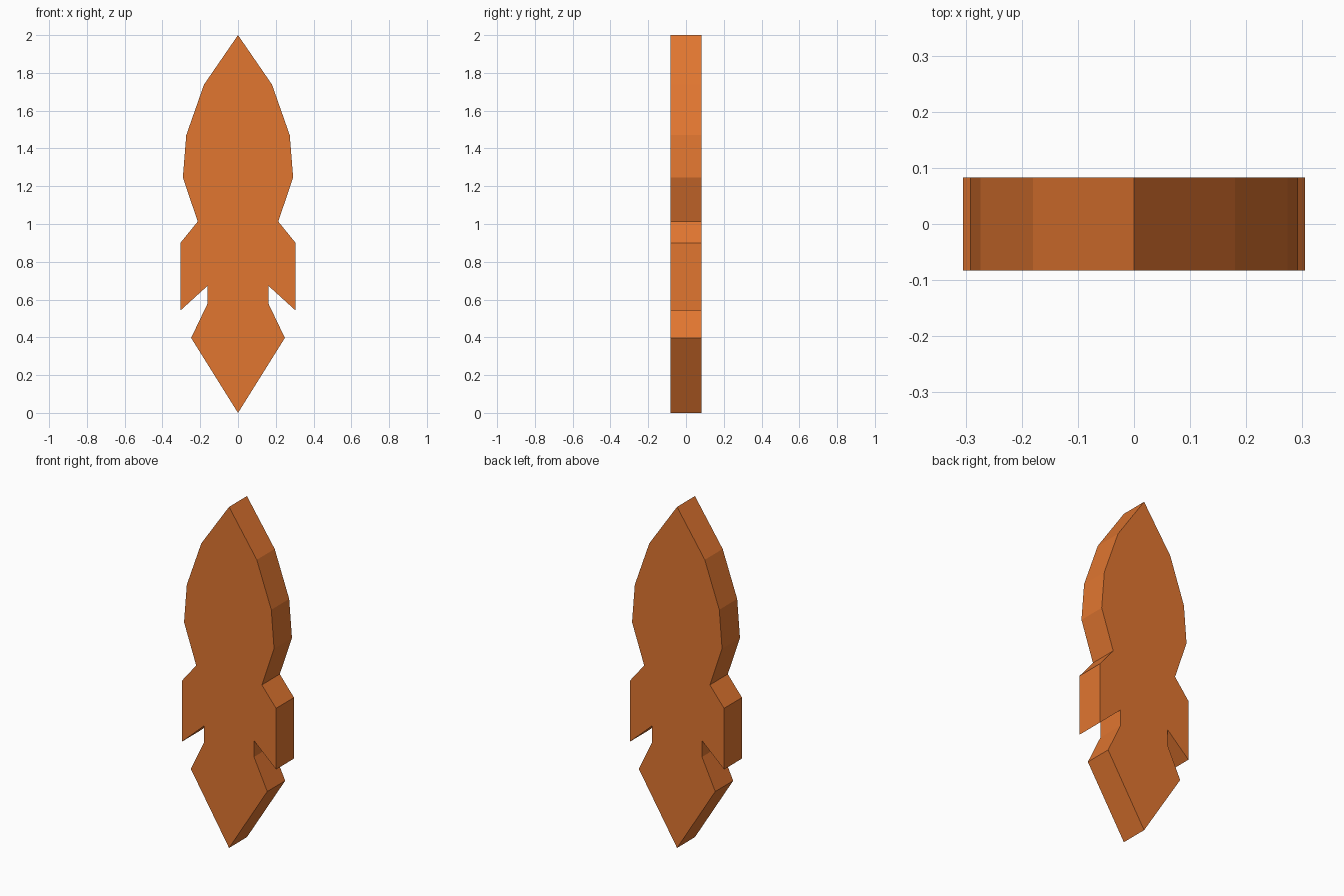
import bpy, bmesh

if "Cube" in bpy.data.objects:
    bpy.data.objects.remove(bpy.data.objects["Cube"])

# Right half of the rocket outline, nose to flame tip (x, z)
HALF = [(0, 2), (0.18, 1.738), (0.274, 1.47), (0.292, 1.246), (0.213, 1.013),
        (0.305, 0.90), (0.305, 0.542), (0.162, 0.672), (0.162, 0.577),
        (0.248, 0.397), (0, 0)]
DEPTH = 0.083

# Mirror the inner points to close the outline
outline = HALF + [(-x, z) for x, z in reversed(HALF[1:-1])]

orange = bpy.data.materials.new("orange")
orange.diffuse_color = (0.75, 0.18, 0.03, 1)
orange.use_nodes = True
orange.node_tree.nodes["Principled BSDF"].inputs["Base Color"].default_value = orange.diffuse_color

# Flat rocket plate: front outline extruded towards the back
bm = bmesh.new()
front = bm.faces.new([bm.verts.new((x, -DEPTH, z)) for x, z in outline])
ext = bmesh.ops.extrude_face_region(bm, geom=[front], use_keep_orig=True)
moved = [g for g in ext["geom"] if isinstance(g, bmesh.types.BMVert)]
bmesh.ops.translate(bm, verts=moved, vec=(0, 2 * DEPTH, 0))
bmesh.ops.recalc_face_normals(bm, faces=bm.faces)

mesh = bpy.data.meshes.new("rocket_plate")
bm.to_mesh(mesh)
bm.free()
mesh.materials.append(orange)
bpy.context.collection.objects.link(bpy.data.objects.new("rocket_plate", mesh))
